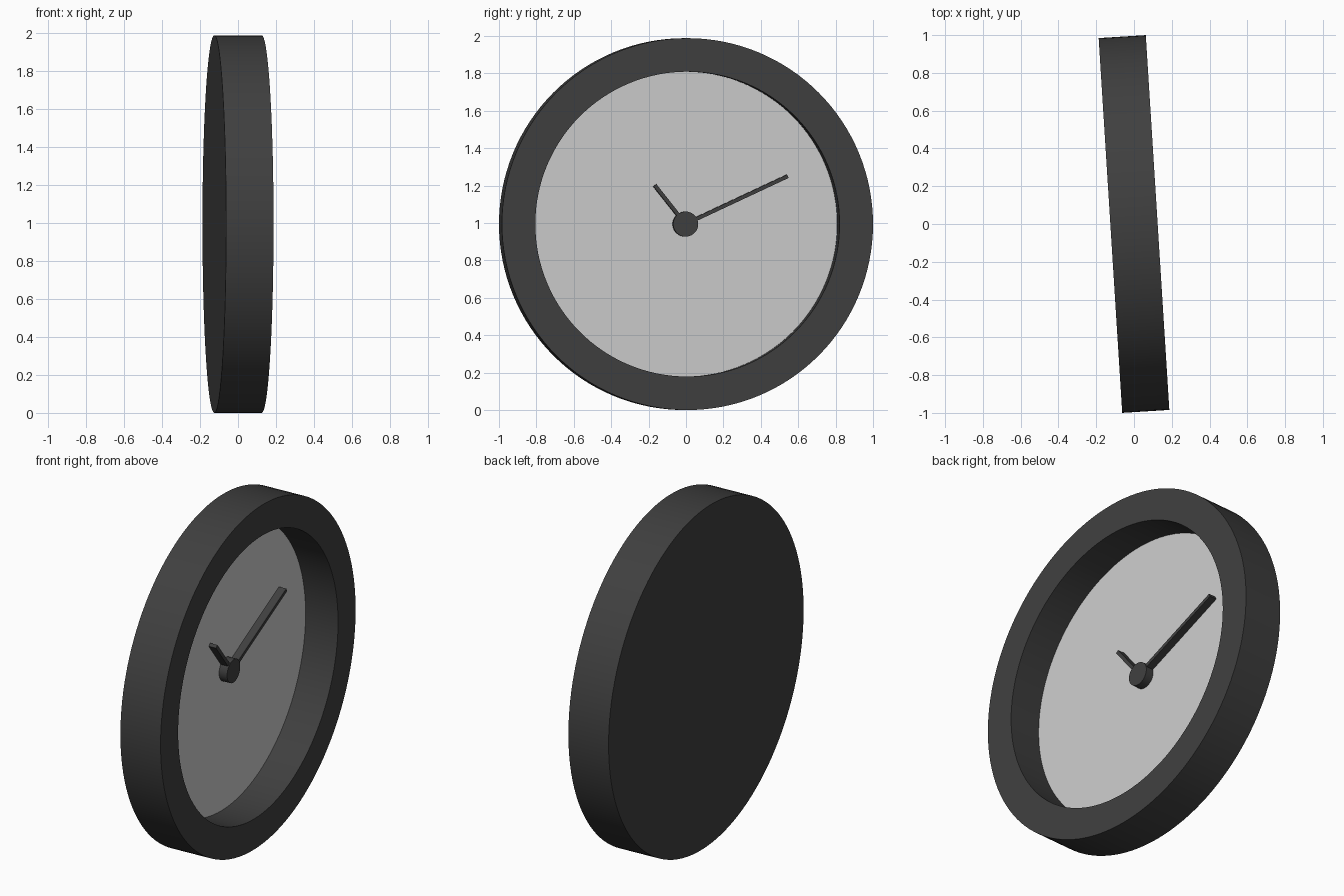
import bpy, bmesh, math
from mathutils import Matrix, Vector

if "Cube" in bpy.data.objects:
    bpy.data.objects.remove(bpy.data.objects["Cube"])

R, R_IN = 0.994, 0.815          # outer and opening radius
HALF = 0.125                    # half body depth
DIAL = -0.077                   # dial plane along the clock axis
SEG = 128
# Clock axis is local +x, turned slightly about z
PLACE = Matrix.Translation((0, 0, R)) @ Matrix.Rotation(math.radians(3.6), 4, 'Z')

dark = bpy.data.materials.new("dark_casing")
dark.diffuse_color = (0.05, 0.05, 0.05, 1)
dark.use_nodes = True
dark.node_tree.nodes["Principled BSDF"].inputs["Base Color"].default_value = dark.diffuse_color


def finish(name, bm, mat=None):
    bmesh.ops.recalc_face_normals(bm, faces=bm.faces)
    mesh = bpy.data.meshes.new(name)
    bm.to_mesh(mesh)
    bm.free()
    ob = bpy.data.objects.new(name, mesh)
    bpy.context.collection.objects.link(ob)
    ob.matrix_world = PLACE
    if mat:
        mesh.materials.append(mat)
    bpy.ops.object.select_all(action='DESELECT')
    ob.select_set(True)
    bpy.context.view_layer.objects.active = ob
    bpy.ops.object.shade_smooth_by_angle(angle=math.radians(30))
    return ob


def lathe(name, profile, mat=None, seg=SEG):
    """Revolve (x, radius) rings about the x axis and cap both ends."""
    bm = bmesh.new()
    rings = [[bm.verts.new((x, r * math.cos(2 * math.pi * i / seg),
                            r * math.sin(2 * math.pi * i / seg)))
              for i in range(seg)] for x, r in profile]
    for a, b in zip(rings, rings[1:]):
        for i in range(seg):
            j = (i + 1) % seg
            bm.faces.new((a[i], a[j], b[j], b[i]))
    bm.faces.new(rings[0])
    bm.faces.new(rings[-1])
    return finish(name, bm, mat)


def hand(name, y, z, width=0.02, depth=0.045):
    """Square bar from the centre to a tip at (y, z) in the dial plane."""
    length = math.hypot(y, z)
    bm = bmesh.new()
    bmesh.ops.create_cube(bm, size=1)
    bm.transform(Matrix.Rotation(math.atan2(z, y), 4, 'X')
                 @ Matrix.Translation((DIAL + depth / 2, length / 2, 0))
                 @ Matrix.Diagonal((depth, length, width, 1)))
    return finish(name, bm, dark)


# Casing: closed back, raised rim, recessed floor
lathe("casing", [(-HALF, R), (HALF, R), (HALF, R_IN), (DIAL - 0.005, R_IN)], dark)
# Dial plate set in the recess
lathe("dial", [(DIAL - 0.01, R_IN), (DIAL, R_IN)])
# Centre hub and the two hands
lathe("hub", [(DIAL, 0.067), (DIAL + 0.05, 0.067)], dark, 64)
hand("minute_hand", 0.548, 0.256)
hand("hour_hand", -0.164, 0.207)
